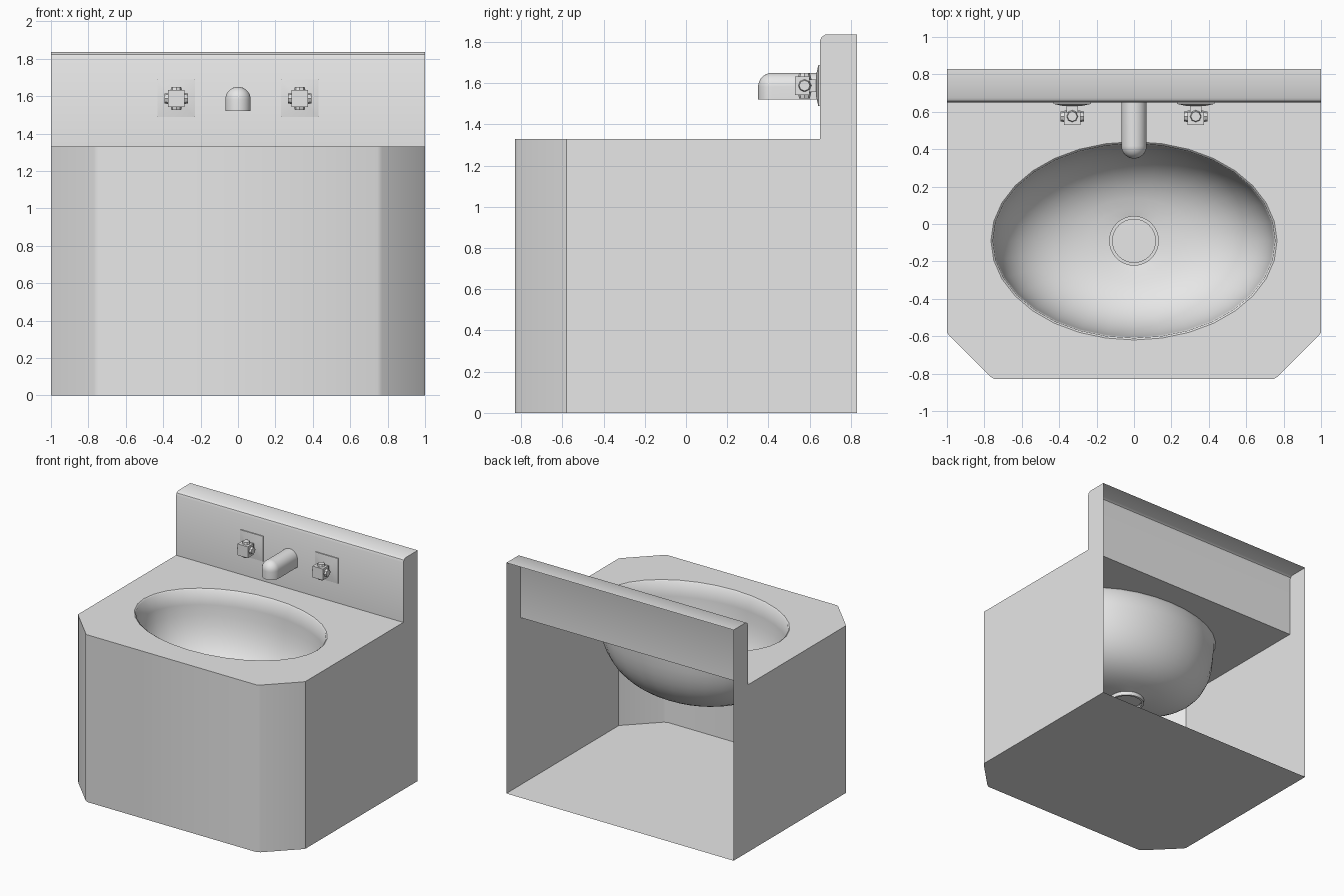
import bpy, bmesh, math
from mathutils import Matrix, Vector

cube = bpy.data.objects.get("Cube")
if cube:
    bpy.data.objects.remove(cube)

GREY = (0.8, 0.8, 0.8, 1.0)
mat = bpy.data.materials.new("light grey")
mat.use_nodes = True
mat.diffuse_color = GREY
mat.node_tree.nodes["Principled BSDF"].inputs["Base Color"].default_value = GREY


def finish(name, bm, angle=35):
    mesh = bpy.data.meshes.new(name)
    bm.to_mesh(mesh)
    bm.free()
    mesh.materials.append(mat)
    obj = bpy.data.objects.new(name, mesh)
    bpy.context.collection.objects.link(obj)
    bpy.ops.object.select_all(action='DESELECT')
    obj.select_set(True)
    bpy.context.view_layer.objects.active = obj
    bpy.ops.object.shade_smooth_by_angle(angle=math.radians(angle))
    return obj


def ring_loft(bm, rings, closed=True):
    """Skin a list of equal-length point rings."""
    rows = [[bm.verts.new(p) for p in ring] for ring in rings]
    n = len(rows[0])
    for a, b in zip(rows, rows[1:]):
        for i in range(n if closed else n - 1):
            j = (i + 1) % n
            bm.faces.new((a[i], a[j], b[j], b[i]))
    return rows


def ellipse(rx, ry, z, n=32):
    return [(rx * math.cos(2 * math.pi * i / n),
             CY + ry * math.sin(2 * math.pi * i / n), z) for i in range(n)]


def add_box(bm, lo, hi):
    size, mid = Vector(hi) - Vector(lo), (Vector(hi) + Vector(lo)) / 2
    m = Matrix.Translation(mid) @ Matrix.Diagonal((*size, 1))
    bmesh.ops.create_cube(bm, size=1, matrix=m)


DECK, BACK, WALL = 1.33, 0.83, 0.65
CY, RX, RY, DEPTH = -0.09, 0.765, 0.53, 0.62
LIP = 0.015

# Cabinet: floor, sides and cut-off front corners, open at the back
half = [(1, BACK), (1, -0.58), (0.985, -0.6), (0.77, -0.815), (0.745, -BACK)]
plan = [(-x, y) for x, y in half] + [(x, y) for x, y in reversed(half)]
bm = bmesh.new()
rows = ring_loft(bm, [[(x, y, z) for x, y in plan] for z in (0, DECK)], closed=False)
bm.faces.new(rows[0][::-1])
finish("cabinet", bm)

# Deck with an oval opening
bm = bmesh.new()
outline = [(x, min(y, WALL), DECK) for x, y in plan]
for loop in (outline, ellipse(RX, RY, DECK)):
    vs = [bm.verts.new(p) for p in loop]
    for a, b in zip(vs, vs[1:] + vs[:1]):
        bm.edges.new((a, b))
bmesh.ops.triangle_fill(bm, use_beauty=True, edges=bm.edges[:], normal=(0, 0, 1))
finish("deck", bm)

# Backsplash: hollow, open at the back and below
bm = bmesh.new()
side = [(WALL, DECK), (WALL, 1.805), (0.657, 1.823), (0.675, 1.835), (BACK, 1.835)]
rows = ring_loft(bm, [[(x, y, z) for y, z in side] for x in (1, -1)], closed=False)
for row, x in zip(rows, (1, -1)):
    foot = bm.verts.new((x, BACK, DECK))
    bm.faces.new(row + [foot] if x < 0 else [foot] + row[::-1])
finish("backsplash", bm)

# Basin: full oval bowl with a soft lip
bm = bmesh.new()
rings = [ellipse(RX, RY, DECK), ellipse(RX - LIP * 0.7, RY - LIP * 0.7, DECK - LIP * 0.5)]
steps, power = 14, 2.7
for k in range(1, steps):
    t = math.pi / 2 * k / steps
    r, d = math.cos(t) ** (2 / power), math.sin(t) ** (2 / power)
    if r * RY > 0.16 and d * DEPTH > LIP:
        rings.append(ellipse((RX - LIP) * r, (RY - LIP) * r, DECK - DEPTH * d))
rings.append(ellipse(0.13, 0.13, DECK - DEPTH))
ring_loft(bm, [r[::-1] for r in rings])
finish("basin", bm, 60)

# Drain: raised ring, recessed plug and short collar
bm = bmesh.new()
z = DECK - DEPTH
rows = ring_loft(bm, [ellipse(r, r, h) for r, h in (
    (0.115, z - 0.03), (0.133, z - 0.03), (0.133, z + 0.01), (0.115, z + 0.01), (0.115, z - 0.005))])
bm.faces.new(rows[-1])
finish("drain", bm)

# Spout: arched bar with a domed front end
bm = bmesh.new()
R, Z0, ZM = 0.068, 1.52, 1.582
arch = [(R, Z0)] + [(R * math.cos(a), ZM + R * math.sin(a))
                    for a in (math.pi / 2 * i / 8 * 0.999 for i in range(9))]
front = 0.35 + R
rings = [[(r, WALL, h) for r, h in arch]]
for i in range(17):
    a = math.pi * i / 16
    rings.append([(r * math.cos(a), front - r * math.sin(a), h) for r, h in arch])
rings.append([(-r, WALL, h) for r, h in arch])
rows = ring_loft(bm, [r[::-1] for r in rings], closed=False)
bm.faces.new([row[-1] for row in rows])
bmesh.ops.remove_doubles(bm, verts=bm.verts[:], dist=0.0005)
bmesh.ops.recalc_face_normals(bm, faces=bm.faces[:])
finish("spout", bm)

# Taps: stepped square plate, stem, block and four stubby grips
HZ = 1.588
for name, cx in (("right_tap", -0.33), ("left_tap", 0.33)):
    bm = bmesh.new()
    rows = ring_loft(bm, [[(cx + sx * h, y, HZ + sz * h)
                           for sx, sz in ((-1, -1), (1, -1), (1, 1), (-1, 1))]
                          for h, y in ((0.1, WALL), (0.1, 0.642), (0.045, 0.63))])
    bm.faces.new(rows[-1])
    add_box(bm, (cx - 0.03, 0.58, HZ - 0.03), (cx + 0.03, 0.64, HZ + 0.03))
    add_box(bm, (cx - 0.045, 0.53, HZ - 0.045), (cx + 0.045, 0.6, HZ + 0.045))
    for i in range(4):
        m = (Matrix.Translation((cx, 0.575, HZ)) @ Matrix.Rotation(math.pi / 2 * i, 4, 'Y')
             @ Matrix.Translation((0, 0, 0.045)))
        bmesh.ops.create_cone(bm, cap_ends=True, segments=8, radius1=0.034,
                              radius2=0.026, depth=0.034, matrix=m)
    finish(name, bm)
